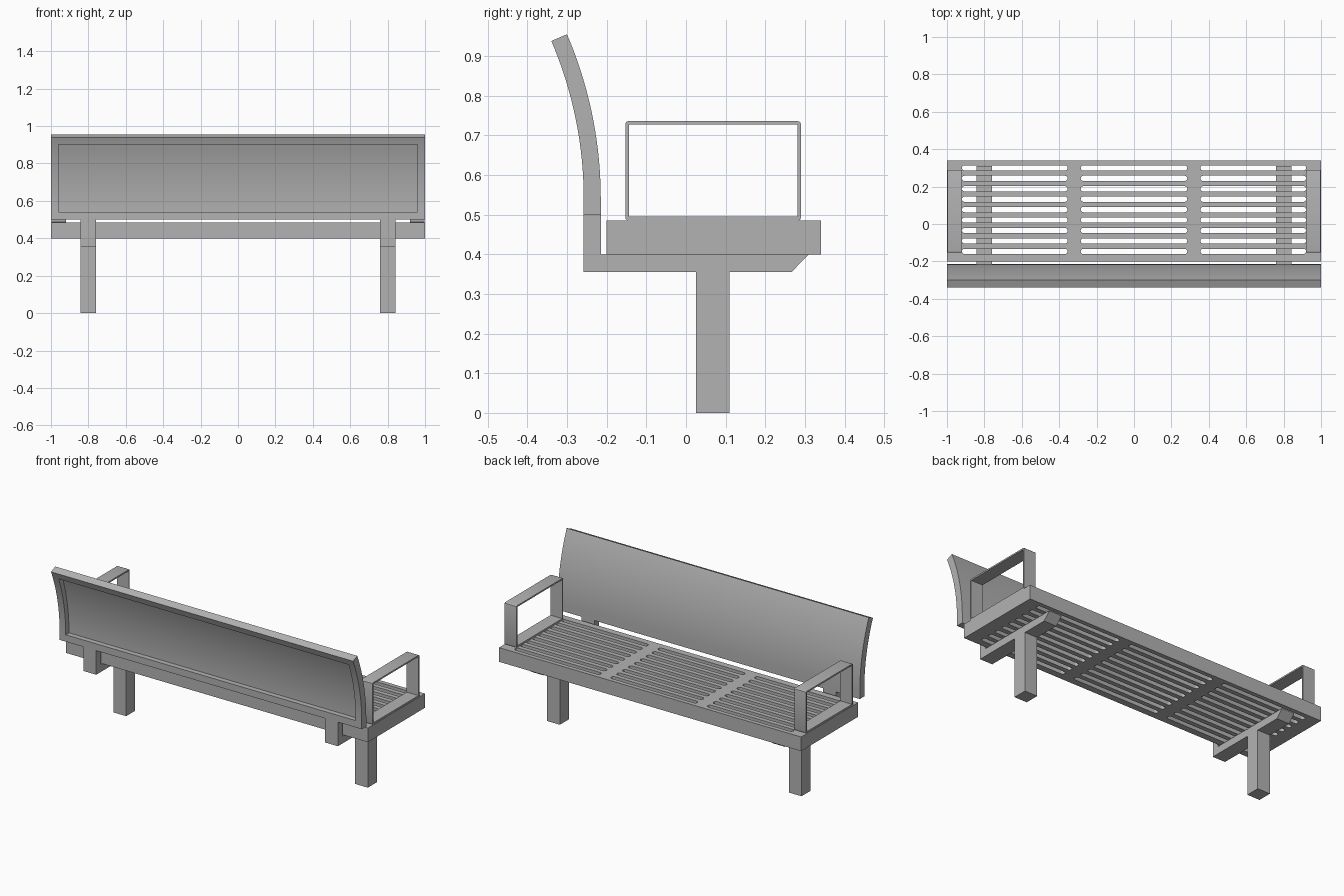
import bpy, bmesh, math

cube = bpy.data.objects.get("Cube")
if cube:
    bpy.data.objects.remove(cube, do_unlink=True)

grey = bpy.data.materials.new("bench grey")
grey.use_nodes = True
COLOUR = (0.45, 0.45, 0.45, 1)
grey.diffuse_color = COLOUR
grey.node_tree.nodes["Principled BSDF"].inputs["Base Color"].default_value = COLOUR


def finish(bm, name):
    bmesh.ops.recalc_face_normals(bm, faces=bm.faces[:])
    mesh = bpy.data.meshes.new(name)
    bm.to_mesh(mesh)
    bm.free()
    mesh.materials.append(grey)
    obj = bpy.data.objects.new(name, mesh)
    bpy.context.collection.objects.link(obj)
    return obj


def add_prism(bm, points, vector):
    """Closed outline swept along a vector."""
    face = bm.faces.new([bm.verts.new(p) for p in points])
    new = bmesh.ops.extrude_face_region(bm, geom=[face])["geom"]
    verts = [v for v in new if isinstance(v, bmesh.types.BMVert)]
    bmesh.ops.translate(bm, verts=verts, vec=vector)


def side_prism(name, outline, x0, x1):
    """Side outline of (y, z) points swept from x0 to x1."""
    bm = bmesh.new()
    add_prism(bm, [(x0, y, z) for y, z in outline], (x1 - x0, 0, 0))
    return finish(bm, name)


def rect(y0, y1, z0, z1):
    return [(y0, z0), (y1, z0), (y1, z1), (y0, z1)]


def rounded(u0, u1, v0, v1, r, steps):
    """Rectangle outline with rounded corners."""
    pts = []
    corners = [(u1 - r, v1 - r), (u0 + r, v1 - r), (u0 + r, v0 + r), (u1 - r, v0 + r)]
    for i, (u, v) in enumerate(corners):
        for k in range(steps + 1):
            a = (i + k / steps) * math.pi / 2
            pts.append((u + r * math.cos(a), v + r * math.sin(a)))
    return pts


def cut(obj, cutter):
    mod = obj.modifiers.new("cut", "BOOLEAN")
    mod.operation = "DIFFERENCE"
    mod.solver = "EXACT"
    mod.object = cutter
    bpy.ops.object.select_all(action="DESELECT")
    bpy.context.view_layer.objects.active = obj
    obj.select_set(True)
    bpy.ops.object.modifier_apply(modifier=mod.name)
    bpy.data.objects.remove(cutter, do_unlink=True)


def smooth(obj):
    bpy.ops.object.select_all(action="DESELECT")
    bpy.context.view_layer.objects.active = obj
    obj.select_set(True)
    bpy.ops.object.shade_smooth_by_angle(angle=math.radians(30))


# Seat slab with three groups of nine rounded slots
seat = side_prism("seat", rect(-0.2, 0.34, 0.4, 0.485), -1, 1)
bm = bmesh.new()
for x0, x1 in ((-0.92, -0.355), (-0.285, 0.285), (0.355, 0.92)):
    for row in range(9):
        y = 0.3 - row * 0.0558
        outline = rounded(x0, x1, y - 0.014, y + 0.014, 0.0139, 4)
        add_prism(bm, [(u, v, 0.35) for u, v in outline], (0, 0, 0.2))
cut(seat, finish(bm, "slot_cutter"))
smooth(seat)

# Curved backrest, straight at the foot and leaning away above
RADIUS, BEND_Z, FACE_Y, THICK = 1.054, 0.54, -0.215, 0.043


def back_point(angle, depth):
    r = RADIUS - depth
    return (FACE_Y - RADIUS + r * math.cos(angle), BEND_Z + r * math.sin(angle))


def back_band(a0, a1, d0, d1, steps=20):
    angles = [a0 + (a1 - a0) * k / steps for k in range(steps + 1)]
    return [back_point(a, d0) for a in angles] + [back_point(a, d1) for a in reversed(angles)]


top = math.radians(23.2)
outline = [(FACE_Y - THICK, 0.5), (FACE_Y, 0.5)] + back_band(0, top, 0, THICK)
backrest = side_prism("backrest", outline, -1, 1)
# Shallow panel sunk into the rear face
cut(backrest, side_prism("recess_cutter", back_band(0.001, top - 0.04, 0.012, 0.09), -0.96, 0.96))
smooth(backrest)

# Legs, brackets and armrests on both sides
for side, s in (("right", -1), ("left", 1)):
    x0, x1 = s * 0.8 - 0.042, s * 0.8 + 0.042
    side_prism(side + "_leg", rect(0.025, 0.11, 0, 0.356), x0, x1)
    side_prism(side + "_bracket", [
        (-0.258, 0.356), (0.267, 0.356), (0.31, 0.4),
        (-0.215, 0.4), (-0.215, 0.5), (-0.258, 0.5)], x0, x1)
    ax0, ax1 = sorted((s * 0.92, s * 0.998))
    arm = side_prism(side + "_armrest", rounded(-0.153, 0.29, 0.485, 0.736, 0.008, 3), ax0, ax1)
    cut(arm, side_prism("arm_cutter", rect(-0.144, 0.281, 0.495, 0.727), ax0 - 0.1, ax1 + 0.1))
    smooth(arm)
